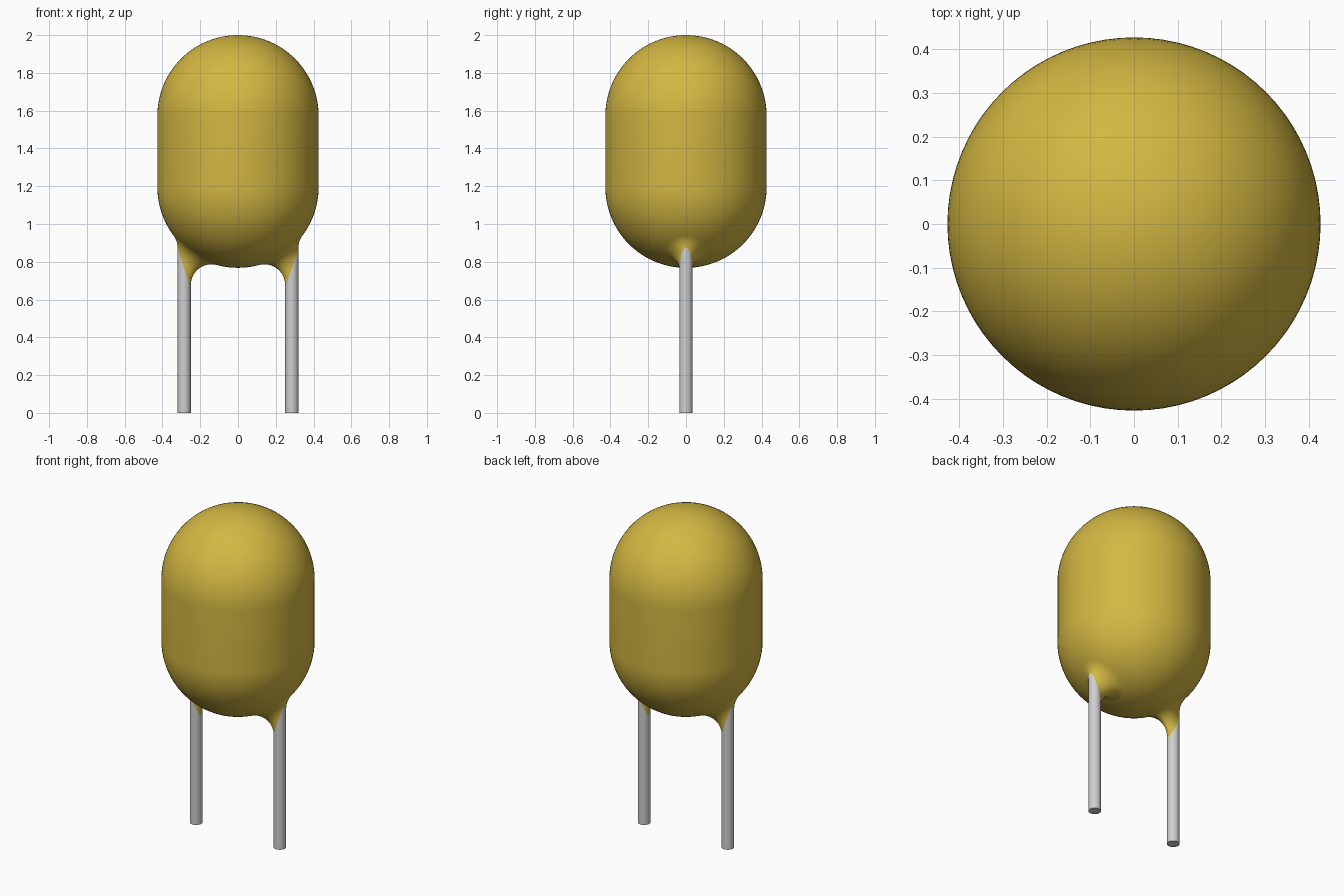
import bpy, bmesh, math
from mathutils import Vector

cube = bpy.data.objects.get("Cube")
if cube:
    bpy.data.objects.remove(cube, do_unlink=True)

R = 0.427                  # body radius
Z_LOW, Z_HIGH = 1.195, 1.573   # centres of the two domes
LEAD_X, LEAD_R = 0.285, 0.035
FILLET = 0.11              # radius of the blend between body and lead


def material(name, color):
    m = bpy.data.materials.new(name)
    m.use_nodes = True
    m.diffuse_color = color
    bsdf = next(n for n in m.node_tree.nodes if n.type == 'BSDF_PRINCIPLED')
    bsdf.inputs["Base Color"].default_value = color
    return m


yellow = material("mustard yellow", (0.65, 0.475, 0.054, 1))
metal = material("light grey metal", (0.62, 0.62, 0.62, 1))


def finish(bm, name, mat):
    bmesh.ops.remove_doubles(bm, verts=bm.verts, dist=1e-5)
    bmesh.ops.recalc_face_normals(bm, faces=bm.faces)
    mesh = bpy.data.meshes.new(name)
    bm.to_mesh(mesh)
    bm.free()
    mesh.materials.append(mat)
    ob = bpy.data.objects.new(name, mesh)
    bpy.context.collection.objects.link(ob)
    bpy.ops.object.select_all(action='DESELECT')
    ob.select_set(True)
    bpy.context.view_layer.objects.active = ob
    bpy.ops.object.shade_smooth_by_angle(angle=math.radians(40))
    return ob


def body():
    # Capsule: a sphere whose upper half is lifted along its axis
    bm = bmesh.new()
    prof = []
    for zc, start in ((Z_LOW, -90), (Z_HIGH, 0)):
        for i in range(25):
            a = math.radians(start + 90 * i / 24)
            prof.append(bm.verts.new((R * math.cos(a), 0, zc + R * math.sin(a))))
    edges = [bm.edges.new(p) for p in zip(prof, prof[1:])]
    bmesh.ops.spin(bm, geom=prof + edges, cent=(0, 0, 0), axis=(0, 0, 1),
                   angle=2 * math.pi, steps=80)
    finish(bm, "capsule_body", yellow)


def fillet(side, name, around=48, steps=12):
    # Collar swept by a ball rolling between the lead and the lower dome
    bm = bmesh.new()
    centre = Vector((0, 0, Z_LOW))
    rings = []
    for i in range(around):
        t = 2 * math.pi * i / around
        d = Vector((math.cos(t), math.sin(t), 0))
        c = Vector((side * LEAD_X, 0, 0)) + d * (LEAD_R + FILLET)
        c.z = Z_LOW - math.sqrt((R + FILLET) ** 2 - c.x ** 2 - c.y ** 2)
        to_lead, to_body = -d, (centre - c).normalized()
        ang = to_lead.angle(to_body)
        ring = []
        for j in range(steps + 1):
            f = j / steps
            v = (to_lead * math.sin((1 - f) * ang) + to_body * math.sin(f * ang)) / math.sin(ang)
            ring.append(bm.verts.new(c + v * FILLET))
        rings.append(ring)
    for i, a in enumerate(rings):
        b = rings[(i + 1) % around]
        for j in range(steps):
            bm.faces.new((a[j], b[j], b[j + 1], a[j + 1]))
    finish(bm, name, yellow)


def lead(side, name):
    # Straight round wire running up into the body
    bm = bmesh.new()
    bmesh.ops.create_cone(bm, cap_ends=True, segments=32, radius1=LEAD_R,
                          radius2=LEAD_R, depth=1.0)
    bmesh.ops.translate(bm, verts=bm.verts, vec=(side * LEAD_X, 0, 0.5))
    finish(bm, name, metal)


body()
for side, label in ((1, "left"), (-1, "right")):
    lead(side, label + "_lead")
    fillet(side, label + "_lead_collar")
